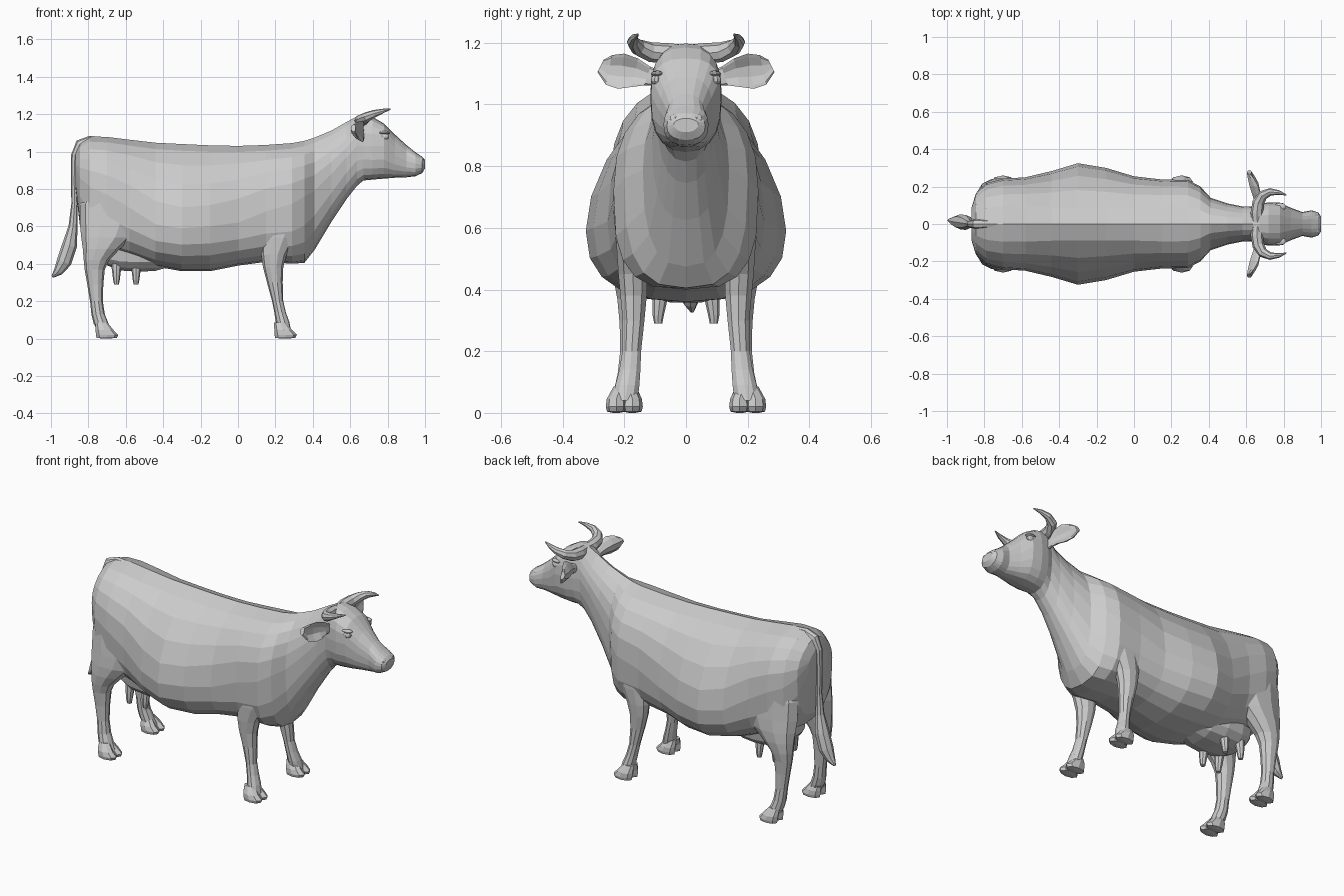
import bpy, bmesh, math
from mathutils import Vector, Matrix


def finish(name, bm, mirror=False):
    bmesh.ops.recalc_face_normals(bm, faces=bm.faces)
    me = bpy.data.meshes.new(name)
    bm.to_mesh(me)
    bm.free()
    ob = bpy.data.objects.new(name, me)
    bpy.context.collection.objects.link(ob)
    if mirror:
        ob.modifiers.new("Mirror", 'MIRROR').use_axis = (False, True, False)
    return ob


def loft(bm, rings):
    rows = [[bm.verts.new(p) for p in r] for r in rings]
    n = len(rows[0])
    for a, b in zip(rows, rows[1:]):
        for i in range(n):
            j = (i + 1) % n
            bm.faces.new((a[i], a[j], b[j], b[i]))
    bm.faces.new(rows[0][::-1])
    bm.faces.new(rows[-1])


def angles(n):
    return [2 * math.pi * i / n for i in range(n)]


def power(v, p):
    return math.copysign(abs(v) ** p, v)


def section(x, zb, zt, w, zw, up, low, n=20, ridge=0.0):
    """Upright cross-section, widest at height zw; up/low set the roundness of each half."""
    ring = []
    for a in angles(n):
        p = up if math.sin(a) > 0 else low
        c, s = power(math.cos(a), p), power(math.sin(a), p)
        z = zw + s * (zt - zw) - ridge * abs(c) * s if s > 0 else zw + s * (zw - zb)
        ring.append((x, w * c, z))
    return ring


def flat_ring(x, y, z, rx, ry, n=10):
    return [(x + rx * math.cos(a), y + ry * math.sin(a), z) for a in angles(n)]


def tube(bm, path, ref, n=8):
    """Round tube along (x, y, z, radius) points."""
    rings, ref = [], Vector(ref)
    for i, (x, y, z, r) in enumerate(path):
        t = Vector(path[min(i + 1, len(path) - 1)][:3]) - Vector(path[max(i - 1, 0)][:3])
        u = t.cross(ref).normalized()
        v = t.cross(u).normalized()
        rings.append([Vector((x, y, z)) + r * (math.cos(a) * u + math.sin(a) * v) for a in angles(n)])
    loft(bm, rings)


def ball(bm, centre, size, u=10, v=7):
    m = Matrix.Translation(centre) @ Matrix.Diagonal((*size, 1))
    bmesh.ops.create_uvsphere(bm, u_segments=u, v_segments=v, radius=1, matrix=m)


# Torso and neck: x, bottom, top, half width, height of widest point, roundness above/below
torso = [
    (-.868, .80, 1.0, .09, .92, .9, .9), (-.845, .60, 1.05, .165, .86, .85, .8),
    (-.79, .52, 1.08, .218, .81, .8, .75), (-.70, .46, 1.078, .242, .77, .8, .75),
    (-.58, .43, 1.063, .25, .70, .83, .75), (-.44, .385, 1.047, .283, .61, .98, .8),
    (-.30, .36, 1.04, .325, .59, 1.1, .82), (-.15, .36, 1.033, .30, .60, 1.05, .82),
    (0, .39, 1.03, .255, .62, .9, .8), (.15, .41, 1.035, .238, .68, .8, .7),
    (.29, .40, 1.045, .235, .72, .8, .66), (.355, .405, 1.057, .20, .76, .84, .7),
    (.41, .475, 1.075, .14, .79, .9, .75), (.50, .625, 1.112, .11, .88, .9, .8),
    (.58, .745, 1.158, .094, .97, .9, .85)]
# Head, continuing the neck
skull = [
    (.635, .815, 1.187, .092, 1.03, .9, .85), (.67, .845, 1.198, .106, 1.03, .75, .8),
    (.72, .85, 1.185, .116, 1.03, .75, .75), (.78, .855, 1.15, .114, 1.03, .75, .75),
    (.84, .86, 1.09, .086, .98, .8, .75), (.90, .862, 1.035, .064, .95, .85, .8),
    (.95, .868, .995, .073, .935, .85, .8), (.985, .885, .972, .062, .93, .85, .85),
    (1.0, .91, .955, .04, .935, 1, 1)]
bm = bmesh.new()
loft(bm, [section(*s, ridge=.045) for s in torso] + [section(*s) for s in skull])
finish("body_and_head", bm)

# Eyes with brows, and nostril rims
bm = bmesh.new()
ball(bm, (.785, .096, 1.08), (.024, .018, .018))
ball(bm, (.78, .092, 1.1), (.034, .022, .01))
finish("eye", bm, True)
bm = bmesh.new()
ball(bm, (.975, .036, .952), (.02, .022, .018), 8, 6)
finish("nostril", bm, True)

# Horns
bm = bmesh.new()
tube(bm, [(.66, 0, 1.165, .028), (.657, .06, 1.165, .034), (.665, .115, 1.17, .032),
          (.69, .155, 1.185, .027), (.73, .172, 1.203, .02), (.775, .168, 1.217, .012),
          (.815, .155, 1.227, .003)], (0, 0, 1))
finish("horn", bm, True)

# Ears: y, centre x, centre z, half height, cup depth
bm = bmesh.new()
rings = []
for y, x, z, h, cup in [(.085, .665, 1.085, .024, .0), (.125, .655, 1.092, .03, .015),
                        (.165, .64, 1.103, .046, .035), (.21, .625, 1.108, .057, .04),
                        (.25, .618, 1.112, .048, .025), (.277, .615, 1.125, .02, .005)]:
    rings.append([(x + .013 * math.sin(a) + cup * math.cos(a) ** 2,
                   y - .01 * math.cos(a), z + h * math.cos(a)) for a in angles(10)])
loft(bm, rings)
finish("ear", bm, True)


def leg(name, rings, hoof_x):
    bm = bmesh.new()
    loft(bm, [flat_ring(*r) for r in rings])
    # two claws per foot, close together
    for y in (.174, .226):
        loft(bm, [flat_ring(hoof_x - .025, .5 * y + .098, .085, .032, .024, 8),
                  flat_ring(hoof_x - .008, y, .045, .048, .031, 8),
                  flat_ring(hoof_x + .005, y, .02, .06, .034, 8),
                  flat_ring(hoof_x + .003, y, .004, .054, .03, 8),
                  flat_ring(hoof_x + .0, y, 0, .02, .01, 8)])
    finish(name, bm, True)


# Legs: x, y, height, half depth, half width
leg("front_leg", [
    (.235, .15, .74, .08, .06), (.235, .168, .64, .115, .06), (.215, .173, .54, .095, .055),
    (.192, .172, .45, .068, .05), (.188, .17, .38, .054, .045), (.197, .17, .30, .042, .037),
    (.212, .176, .20, .030, .032), (.225, .182, .14, .031, .036),
    (.238, .19, .09, .036, .041), (.25, .198, .04, .035, .042)], .25)
leg("hind_leg", [
    (-.68, .12, .86, .10, .07), (-.69, .152, .72, .154, .08), (-.683, .162, .61, .162, .08),
    (-.70, .172, .54, .138, .074), (-.73, .178, .48, .10, .066), (-.757, .18, .42, .068, .055),
    (-.766, .18, .37, .054, .045), (-.763, .18, .29, .043, .037), (-.757, .182, .20, .034, .033),
    (-.748, .186, .13, .036, .037), (-.732, .192, .08, .04, .042), (-.71, .198, .04, .038, .042)], -.705)

# Udder and teats
bm = bmesh.new()
loft(bm, [section(x, zb, .56, w, .47, 1, .75, 14) for x, zb, w in
          [(-.74, .44, .06), (-.70, .39, .115), (-.63, .362, .14), (-.53, .355, .15),
           (-.44, .36, .14), (-.34, .39, .09)]])
finish("udder", bm)
bm = bmesh.new()
for x in (-.65, -.545):
    loft(bm, [flat_ring(x, .08, .40, .028, .028, 8), flat_ring(x, .086, .355, .023, .023, 8),
              flat_ring(x, .09, .315, .018, .018, 8), flat_ring(x, .09, .29, .013, .013, 8)])
finish("teat", bm, True)

# Tail with tuft
bm = bmesh.new()
tube(bm, [(-.72, 0, 1.06, .018), (-.79, 0, 1.06, .024), (-.845, 0, 1.04, .026),
          (-.872, 0, .98, .02), (-.876, 0, .85, .017), (-.874, 0, .72, .017),
          (-.882, .003, .60, .024), (-.90, .008, .50, .04), (-.93, .012, .41, .04),
          (-.96, .015, .36, .026), (-.992, .02, .33, .007)], (0, 1, 0))
finish("tail", bm)
